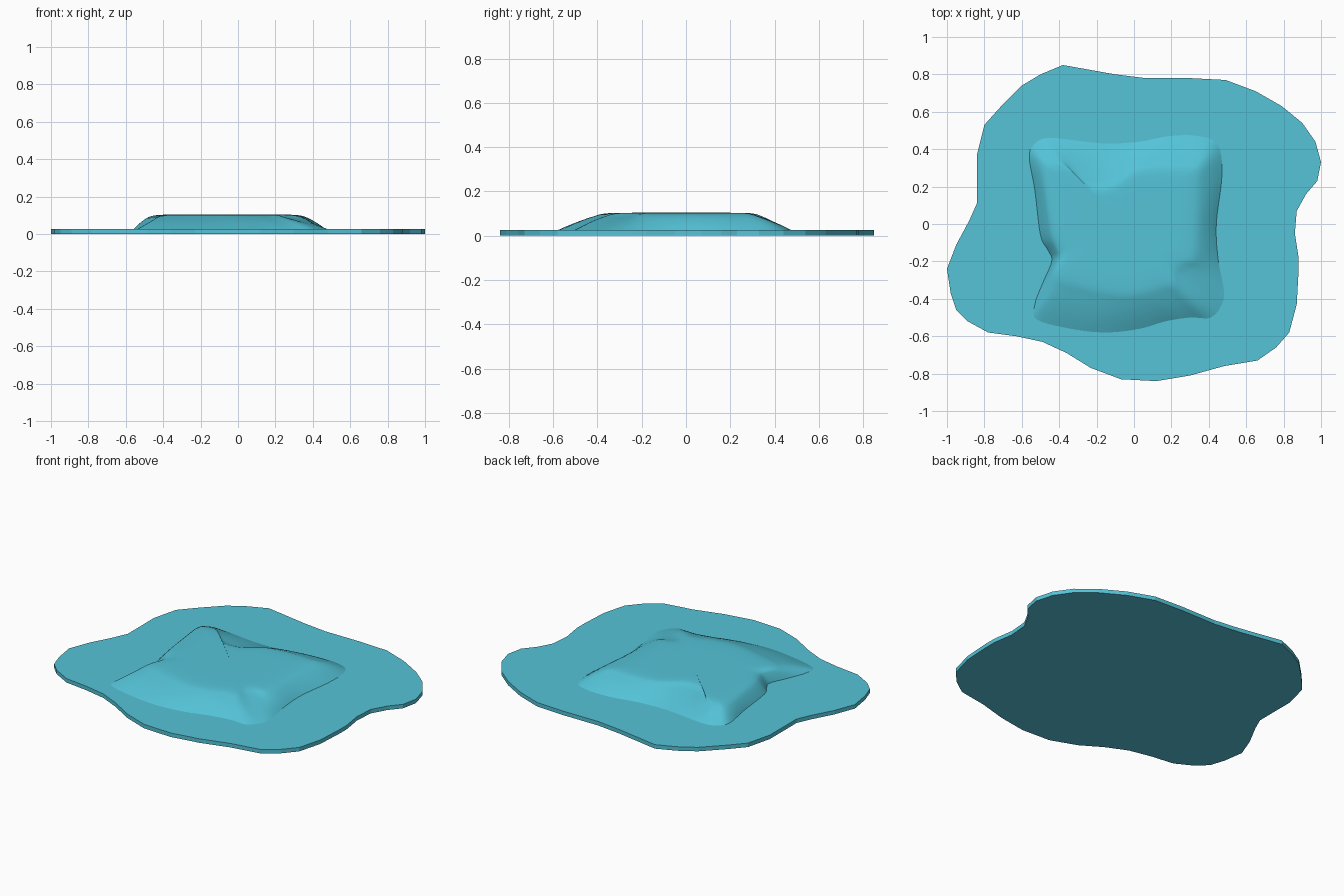
import bpy
import bmesh
import math
from mathutils import Vector

default_cube = bpy.data.objects.get("Cube")
if default_cube:
    bpy.data.objects.remove(default_cube, do_unlink=True)

SLAB_TOP = .025
CREST_HEIGHT = .09
PEAK_HEIGHT = .104

# Wavy outline of the flat slab, clockwise from the back
SLAB_OUTLINE = [
    (-.38, .85), (-.1, .8), (.06, .78), (.3, .78), (.49, .77), (.65, .71),
    (.79, .63), (.9, .54), (.97, .44), (1, .33), (.98, .23), (.92, .16),
    (.87, .07), (.86, -.05), (.88, -.18), (.88, -.25), (.87, -.43),
    (.83, -.58), (.76, -.66), (.66, -.73), (.48, -.76), (.3, -.81),
    (.12, -.84), (-.07, -.83), (-.23, -.77), (-.36, -.69), (-.49, -.63),
    (-.63, -.6), (-.78, -.58), (-.89, -.52), (-.95, -.46), (-.98, -.37),
    (-1, -.24), (-.95, -.11), (-.88, .02), (-.84, .11), (-.84, .37),
    (-.8, .53), (-.71, .63), (-.6, .74), (-.5, .8),
]

# Mound: foot x, foot y, crest x, crest y, clockwise from the back left
MOUND_OUTLINE = [
    (-.56, .36, -.48, .3), (-.53, .43, -.45, .33), (-.45, .46, -.38, .33),
    (-.26, .44, -.27, .22), (-.13, .43, -.14, .21), (.03, .44, 0, .3),
    (.19, .47, .15, .32), (.35, .47, .31, .32), (.45, .42, .36, .3),
    (.47, .26, .36, .2), (.44, 0, .35, 0), (.45, -.19, .34, -.19),
    (.48, -.35, .28, -.23), (.47, -.43, .24, -.27), (.41, -.5, .24, -.35),
    (.3, -.5, .17, -.36), (.17, -.52, .08, -.39), (.03, -.56, -.03, -.41),
    (-.15, -.58, -.15, -.4), (-.34, -.56, -.28, -.37), (-.52, -.51, -.38, -.34),
    (-.53, -.43, -.42, -.31), (-.49, -.32, -.43, -.26), (-.44, -.2, -.4, -.18),
    (-.46, -.14, -.41, -.13), (-.5, -.06, -.44, -.05), (-.53, .18, -.47, .15),
]


def make_material(name, colour):
    material = bpy.data.materials.new(name)
    material.use_nodes = True
    material.diffuse_color = colour
    material.node_tree.nodes["Principled BSDF"].inputs["Base Color"].default_value = colour
    return material


def make_object(name, mesh_builder, material):
    bmesh.ops.recalc_face_normals(mesh_builder, faces=mesh_builder.faces)
    mesh = bpy.data.meshes.new(name)
    mesh_builder.to_mesh(mesh)
    mesh_builder.free()
    mesh.materials.append(material)
    part = bpy.data.objects.new(name, mesh)
    bpy.context.collection.objects.link(part)
    return part


def smooth_loop(points, steps):
    """Closed Catmull-Rom curve through points of any dimension."""
    points = [Vector(p) for p in points]
    count = len(points)
    result = []
    for i in range(count):
        a, b, c, d = (points[(i + k) % count] for k in (-1, 0, 1, 2))
        for step in range(steps):
            t = step / steps
            result.append(b + t * (c - a) / 2
                          + t * t * (a - b * 2.5 + c * 2 - d / 2)
                          + t ** 3 * (b * 3 - a - c * 3 + d) / 2)
    return result


teal = make_material("teal", (.089, .55, .685, 1))

# Flat slab
builder = bmesh.new()
bottom = builder.faces.new([builder.verts.new((x, y, 0)) for x, y in SLAB_OUTLINE])
extruded = bmesh.ops.extrude_face_region(builder, geom=[bottom], use_keep_orig=True)
raised = [item for item in extruded["geom"] if isinstance(item, bmesh.types.BMVert)]
bmesh.ops.translate(builder, verts=raised, vec=(0, 0, SLAB_TOP))
make_object("base_slab", builder, teal)

# Soft mound: sloping sides, then a gently domed plateau
builder = bmesh.new()
control = smooth_loop(MOUND_OUTLINE, 5)
feet = [Vector((p[0], p[1], SLAB_TOP)) for p in control]
crests = [Vector((p[2], p[3], CREST_HEIGHT)) for p in control]
centre = Vector((-.05, 0, PEAK_HEIGHT))
rings = []

SIDE_STEPS = 8
for step in range(SIDE_STEPS + 1):
    t = step / SIDE_STEPS
    rise = t * (1.3 - .3 * t)
    ring = []
    for foot, crest in zip(feet, crests):
        point = foot.lerp(crest, t)
        point.z = SLAB_TOP + (CREST_HEIGHT - SLAB_TOP) * rise
        ring.append(builder.verts.new(point))
    rings.append(ring)

for inward in (.04, .08, .13, .2, .3, .45, .6, .8):
    height = PEAK_HEIGHT - (PEAK_HEIGHT - CREST_HEIGHT) * math.exp(-inward * 14)
    ring = []
    for crest in crests:
        point = crest.lerp(centre, inward)
        point.z = height
        ring.append(builder.verts.new(point))
    rings.append(ring)

count = len(control)
for outer, inner in zip(rings, rings[1:]):
    for i in range(count):
        j = (i + 1) % count
        builder.faces.new((outer[i], outer[j], inner[j], inner[i]))
peak = builder.verts.new(centre)
for i in range(count):
    builder.faces.new((rings[-1][i], rings[-1][(i + 1) % count], peak))

# Relax the folds while keeping the foot in place
for repeat in range(3):
    bmesh.ops.smooth_vert(builder, verts=[v for ring in rings[1:-1] for v in ring],
                          factor=.4, use_axis_x=True, use_axis_y=True, use_axis_z=True)

mound = make_object("soft_mound", builder, teal)
if sum(face.normal.z for face in mound.data.polygons) < 0:
    mound.data.flip_normals()
for face in mound.data.polygons:
    face.use_smooth = True
